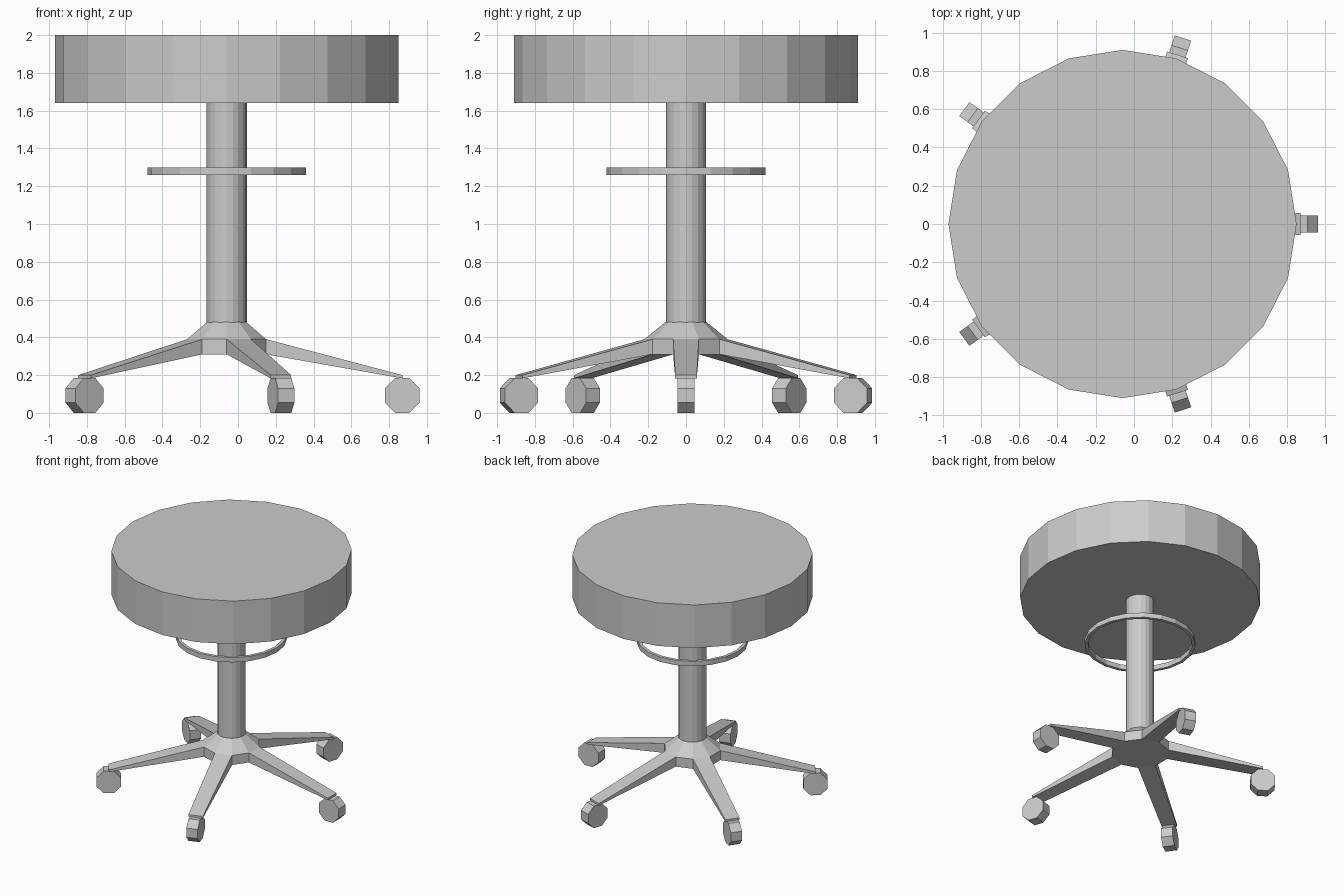
import bpy, bmesh
from math import radians, cos, sin, pi
from mathutils import Matrix, Vector

cube = bpy.data.objects.get("Cube")
if cube:
    bpy.data.objects.remove(cube)

AXIS = Vector((-0.06, 0, 0))
LEG_ANGLES = [radians(72 * i) for i in range(5)]

grey = bpy.data.materials.new("light_grey")
grey.use_nodes = True
colour = (0.6, 0.6, 0.6, 1)
grey.diffuse_color = colour
grey.node_tree.nodes["Principled BSDF"].inputs["Base Color"].default_value = colour


def finish(name, bm, matrix=Matrix()):
    bmesh.ops.recalc_face_normals(bm, faces=bm.faces)
    mesh = bpy.data.meshes.new(name)
    bm.to_mesh(mesh)
    bm.free()
    mesh.materials.append(grey)
    obj = bpy.data.objects.new(name, mesh)
    obj.matrix_world = Matrix.Translation(AXIS) @ matrix
    bpy.context.collection.objects.link(obj)
    return obj


def loop(bm, sides, radius, z, offset=0.0):
    angles = [offset + 2 * pi * i / sides for i in range(sides)]
    return [bm.verts.new((radius * cos(a), radius * sin(a), z)) for a in angles]


def bridge(bm, a, b):
    n = len(a)
    return [bm.faces.new((a[i], a[(i + 1) % n], b[(i + 1) % n], b[i])) for i in range(n)]


def drum(name, sides, radius, z0, z1):
    bm = bmesh.new()
    low, high = loop(bm, sides, radius, z0), loop(bm, sides, radius, z1)
    bridge(bm, low, high)
    bm.faces.new(low)
    bm.faces.new(high)
    return finish(name, bm)


# Seat and column
drum("seat", 20, 0.91, 1.64, 2.0)
drum("column", 20, 0.107, 0.4, 1.65)

# Height adjusting ring, open in the middle
bm = bmesh.new()
rings = [loop(bm, 20, r, z) for r, z in ((0.42, 1.26), (0.42, 1.3), (0.395, 1.3), (0.395, 1.26))]
for i in range(4):
    bridge(bm, rings[i], rings[(i + 1) % 4])
finish("adjusting_ring", bm)

# Base: ten-sided hub with every second side drawn out into a tapered leg
bm = bmesh.new()
low = loop(bm, 10, 0.22, 0.31, radians(-18))
mid = loop(bm, 10, 0.22, 0.39, radians(-18))
top = loop(bm, 10, 0.11, 0.48, radians(-18))
sides = bridge(bm, low, mid)
bridge(bm, mid, top)
bm.faces.new(low)
bm.faces.new(top)
legs = bmesh.ops.extrude_discrete_faces(bm, faces=sides[::2])["faces"]
for face in legs:
    out = face.calc_center_median()
    out.z = 0
    out.normalize()
    across = Vector((-out.y, out.x, 0))
    for v in face.verts:
        half = 0.057 if v.co.dot(across) > 0 else -0.057
        z = 0.2 if v.co.z > 0.35 else 0.183
        v.co = out * 0.93 + across * half + Vector((0, 0, z))
finish("base_with_legs", bm)

# Octagonal castors under the leg tips
for number, angle in enumerate(LEG_ANGLES, 1):
    bm = bmesh.new()
    a, b = (loop(bm, 8, 0.0995, z, pi / 8) for z in (-0.045, 0.045))
    bridge(bm, a, b)
    bm.faces.new(a)
    bm.faces.new(b)
    place = (Matrix.Rotation(angle, 4, "Z") @ Matrix.Translation((0.93, 0, 0.092))
             @ Matrix.Rotation(pi / 2, 4, "X"))
    finish(f"castor_{number}", bm, place)
